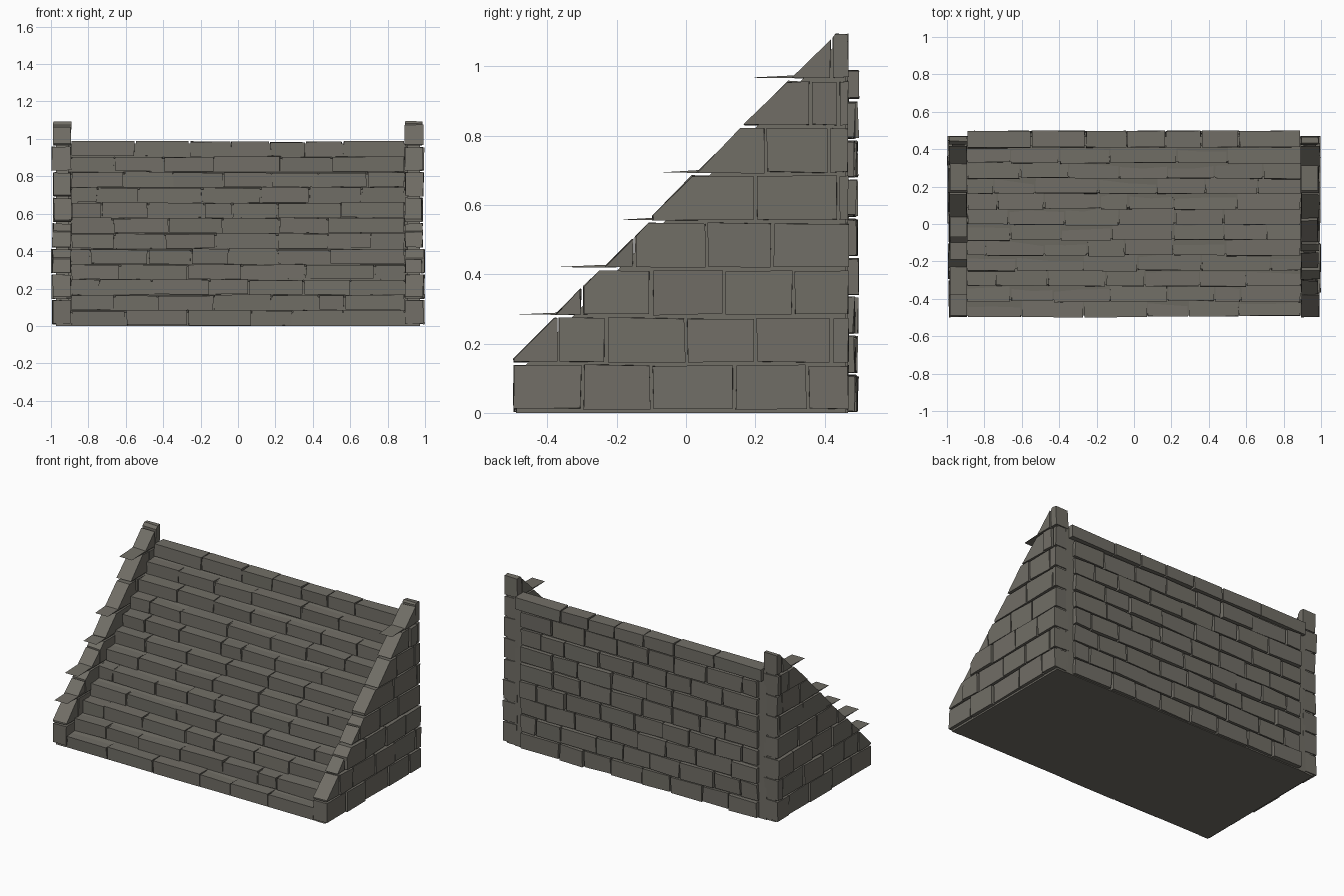
import bpy, bmesh, random

if "Cube" in bpy.data.objects:
    bpy.data.objects.remove(bpy.data.objects["Cube"])

random.seed(7)
stone = bpy.data.materials.new("grey stone")
stone.diffuse_color = (0.165, 0.156, 0.133, 1)
stone.use_nodes = True
stone.node_tree.nodes["Principled BSDF"].inputs["Base Color"].default_value = stone.diffuse_color


def finish(bm, name):
    bmesh.ops.recalc_face_normals(bm, faces=bm.faces[:])
    me = bpy.data.meshes.new(name)
    bm.to_mesh(me)
    bm.free()
    me.materials.append(stone)
    ob = bpy.data.objects.new(name, me)
    bpy.context.collection.objects.link(ob)
    return ob


def prism(bm, pts, x0, x1, jit=0.0):
    """Extrude a (y, z) outline from x0 to x1, with slightly uneven corners."""
    j = lambda: random.uniform(-jit, jit)
    a = [bm.verts.new((x0 + j(), y + j(), z + j())) for y, z in pts]
    b = [bm.verts.new((x1 + j(), y + j(), z + j())) for y, z in pts]
    bm.faces.new(a)
    bm.faces.new(b[::-1])
    n = len(pts)
    for i in range(n):
        k = (i + 1) % n
        bm.faces.new((a[i], b[i], b[k], a[k]))


def box(y0, y1, z0, z1):
    return [(y0, z0), (y1, z0), (y1, z1), (y0, z1)]


N, S = 12, 0.0822          # steps and their size
EDGE = 0.893               # inner face of the side walls

# Stair core, seen only in the joints, the back and underneath
pts = [(0.468, 0.0)]
for r in range(N):
    y = -0.5 + r * S + 0.012
    pts += [(y, r * S), (y, (r + 1) * S - 0.01)]
pts.append((0.468, N * S - 0.01))
bm = bmesh.new()
prism(bm, pts, -0.91, 0.91)
finish(bm, "stair_core")

# Step bricks, joints listed per course from the bottom
joints = [
    [-.6, -.27, .07, .29, .56], [-.66, -.43, -.13, .18, .43, .57],
    [-.74, -.46, -.15, .06, .35, .6], [-.63, -.27, .02, .36, .73],
    [-.79, -.48, -.25, -.05, .21, .49], [-.66, -.39, -.12, .21, .48, .71],
    [-.67, -.37, -.08, .22, .48], [-.73, -.48, -.18, -.03, .21, .55],
    [-.75, -.53, -.19, .12, .38, .66], [-.61, -.35, -.08, .18, .43, .69],
    [-.66, -.4, -.13, .23, .5], [-.55, -.26, -.04, .17, .36, .56]]
bm = bmesh.new()
for r, js in enumerate(joints):
    xs = [-EDGE] + js + [EDGE]
    for a, b in zip(xs, xs[1:]):
        y = -0.496 + r * S + random.uniform(-.004, .004)
        back = 0.497 if r == N - 1 else y + 0.11
        z1 = (r + 1) * S + random.uniform(-.004, .003)
        prism(bm, box(y, back, r * S + 0.004, z1), a + .004, b - .004, 0.003)
finish(bm, "step_bricks")

# Back wall bricks
bm = bmesh.new()
rows = 8
h = 0.9 / rows
for r in range(rows):
    x = -0.86
    first = True
    while x < 0.855:
        w = random.uniform(.17, .26) * (0.6 if first and r % 2 else 1)
        first = False
        e = x + w if x + w < 0.76 else 0.86
        prism(bm, box(0.44, random.uniform(.484, .497), r * h + .006, (r + 1) * h - .005),
              x + .005, e - .005, 0.004)
        x = e
finish(bm, "back_bricks")

# Side walls: big bricks cut along the 45 degree slope y = z - c
wall_joints = [[-.3, -.1, .14, .35], [-.37, -.23, 0, .2, .42], [-.3, -.1, .11, .31],
               [-.15, .06, .25], [-.1, .2, .44], [0.0, .23, .41], [.36, .44], [.42]]
H = 0.1366


def cut_brick(y0, y1, z0, z1, c):
    if z0 - c >= y1 - 0.01:
        return None
    a, b = max(y0, z0 - c), max(y0, z1 - c)
    out = [(a, z0), (y1, z0)]
    out += [(y1, z1), (b, z1)] if b < y1 else [(y1, y1 + c)]
    if a == y0 and b > y0 + 0.005:
        out.append((y0, y0 + c))
    return out


for side, name in ((-1, "left"), (1, "right")):
    bm = bmesh.new()
    for r, js in enumerate(wall_joints):
        z0, z1 = r * H + .011, (r + 1) * H
        c = 0.655 + random.uniform(-.008, .012)
        ys = [-0.5] + js + [0.472]
        for a, b in zip(ys, ys[1:]):
            p = cut_brick(a + .004, b - .004, z0, z1, c)
            if p:
                x0 = side * EDGE
                x1 = side * random.uniform(.983, .997)
                prism(bm, p, min(x0, x1), max(x0, x1), 0.003)
    finish(bm, name + "_wall_bricks")
    # mortar core of the wall
    bm = bmesh.new()
    prism(bm, [(-.49, 0), (.462, 0), (.462, 1.06), (.43, 1.06), (-.48, .12)],
          min(side * .905, side * .972), max(side * .905, side * .972))
    finish(bm, name + "_wall_core")
    # thin splinters jutting out where the slope meets a course
    tips = [(2, -.49, -.3), (3, -.38, -.2), (4, -.19, -.05), (5, -.07, .06), (7, .18, .34)]
    bm = bmesh.new()
    for r, y0, y1 in tips if side < 0 else tips[-1:]:
        z = r * H + .011
        prism(bm, [(y0, z), (y1, z - .002), (y1, z + .008)],
              min(side * EDGE, side * .985), max(side * EDGE, side * .985))
    finish(bm, name + "_wall_splinters")
